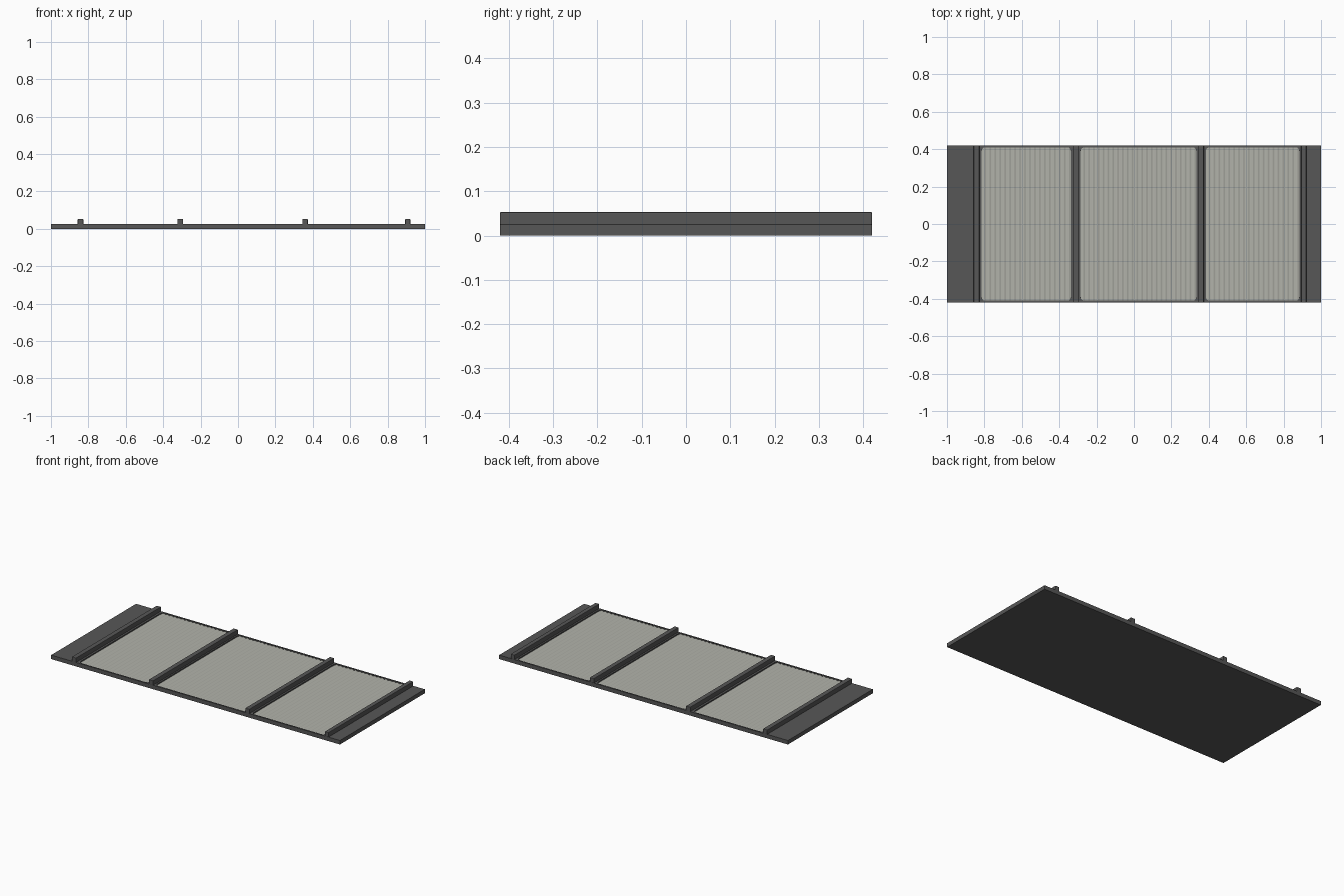
import bpy, bmesh, math

if "Cube" in bpy.data.objects:
    bpy.data.objects.remove(bpy.data.objects["Cube"])

W, D, T = 2.0, 0.84, 0.025      # plate size
PANELS = [(-0.815, -0.337), (-0.285, 0.334), (0.384, 0.884)]
BARS = [(-0.857, -0.827), (-0.324, -0.294), (0.344, 0.373), (0.894, 0.921)]
PY, R = 0.41, 0.02              # panel half depth, corner radius


def material(name, rgb):
    m = bpy.data.materials.new(name)
    m.diffuse_color = (*rgb, 1)
    m.use_nodes = True
    m.node_tree.nodes["Principled BSDF"].inputs["Base Color"].default_value = m.diffuse_color
    return m


dark = material("dark grey", (0.095, 0.095, 0.095))
light = material("pale grey", (0.44, 0.445, 0.40))


def finish(bm, name, mat):
    bmesh.ops.recalc_face_normals(bm, faces=bm.faces)
    me = bpy.data.meshes.new(name)
    bm.to_mesh(me)
    bm.free()
    me.materials.append(mat)
    ob = bpy.data.objects.new(name, me)
    bpy.context.collection.objects.link(ob)
    return ob


def box(name, x0, x1, y0, y1, z0, z1, mat):
    bm = bmesh.new()
    bmesh.ops.create_cube(bm, size=1)
    for v in bm.verts:
        v.co = ((x0 + x1) / 2 + v.co.x * (x1 - x0),
                (y0 + y1) / 2 + v.co.y * (y1 - y0),
                (z0 + z1) / 2 + v.co.z * (z1 - z0))
    return finish(bm, name, mat)


def rounded_block(name, x0, x1, z0, z1):
    bm = bmesh.new()
    vs = []
    for i, (cx, cy) in enumerate([(x1 - R, PY - R), (x0 + R, PY - R),
                                  (x0 + R, R - PY), (x1 - R, R - PY)]):
        for k in range(6):
            a = math.pi / 2 * (i + k / 5)
            vs.append(bm.verts.new((cx + R * math.cos(a), cy + R * math.sin(a), z0)))
    f = bm.faces.new(vs)
    ext = bmesh.ops.extrude_face_region(bm, geom=[f])["geom"]
    for v in ext:
        if isinstance(v, bmesh.types.BMVert):
            v.co.z = z1
    return finish(bm, name, dark)


# base plate with shallow round-cornered pockets
plate = box("base_plate", -W / 2, W / 2, -D / 2, D / 2, 0, T, dark)
for i, (x0, x1) in enumerate(PANELS):
    cutter = rounded_block("pocket_cutter_%d" % i, x0, x1, 0.014, 0.05)
    cutter.hide_render = True
    mod = plate.modifiers.new("pocket", "BOOLEAN")
    mod.operation, mod.solver, mod.object = "DIFFERENCE", "EXACT", cutter
    bpy.context.view_layer.objects.active = plate
    bpy.ops.object.modifier_apply(modifier=mod.name)
    bpy.data.objects.remove(cutter)

# ribbed sheets lying in the pockets
for i, (x0, x1) in enumerate(PANELS):
    bm = bmesh.new()
    n = round((x1 - x0) / 0.026) * 8
    prev = None
    for k in range(n + 1):
        x = x0 + (x1 - x0) * k / n
        d = max(0, R - min(x - x0, x1 - x))
        y = PY - R + math.sqrt(max(0, R * R - d * d))
        z = 0.020 - 0.0022 * math.cos(2 * math.pi * k / 8)
        row = [bm.verts.new((x, s * y, z)) for s in (-1, 1)]
        if prev:
            bm.faces.new((prev[0], row[0], row[1], prev[1]))
        prev = row
    sheet = finish(bm, "ribbed_sheet_%d" % i, light)
    for p in sheet.data.polygons:
        p.use_smooth = True

# raised cross bars with softened edges
for i, (x0, x1) in enumerate(BARS):
    bar = box("cross_bar_%d" % i, x0, x1, -D / 2, D / 2, T - 0.002, 0.053, dark)
    bev = bar.modifiers.new("bevel", "BEVEL")
    bev.width, bev.segments = 0.003, 2
